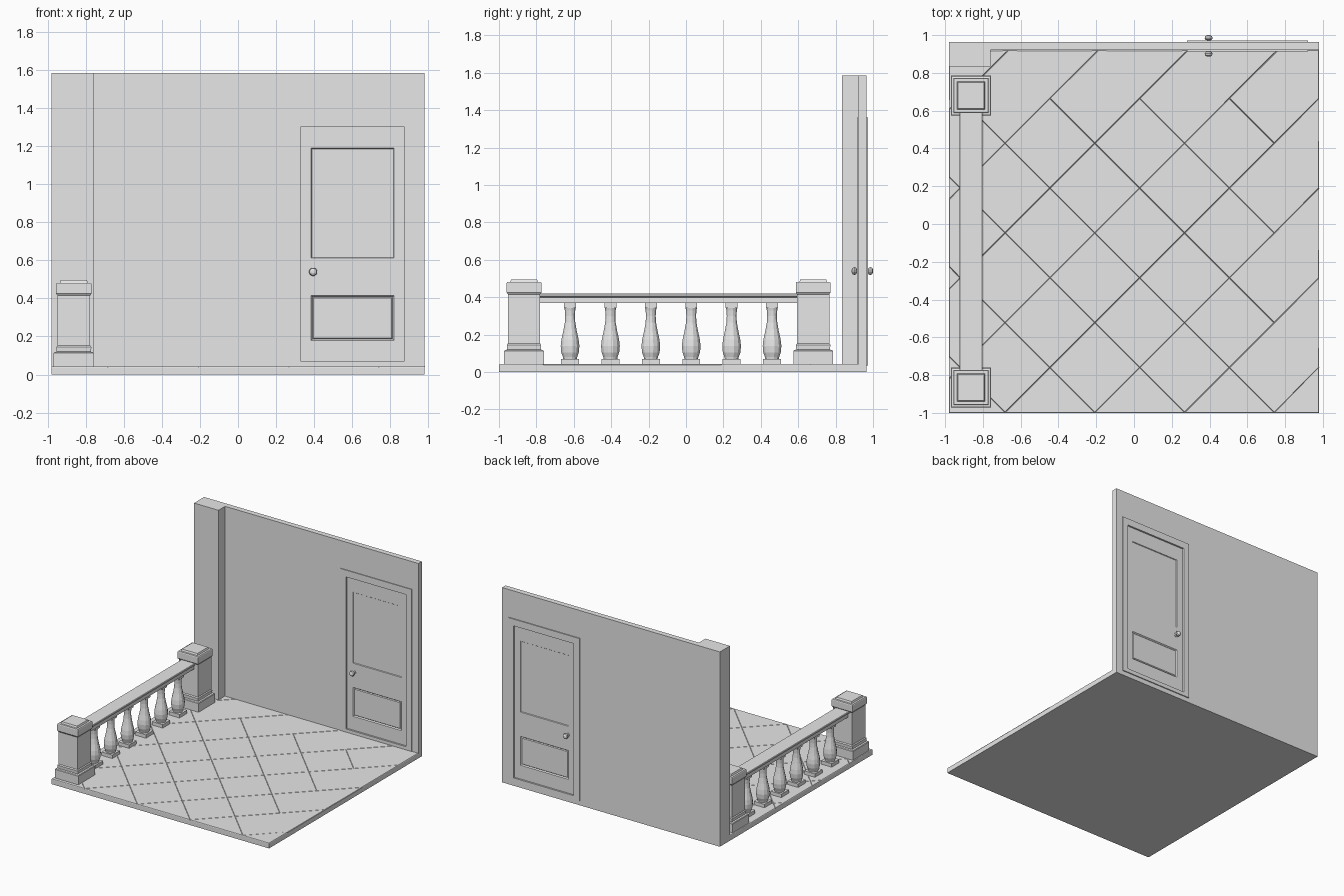
import bpy, bmesh, math
from mathutils import Vector, Matrix

cube = bpy.data.objects.get("Cube")
if cube:
    bpy.data.objects.remove(cube, do_unlink=True)

plaster = bpy.data.materials.new("light_grey_plaster")
plaster.use_nodes = True
GREY = (0.8, 0.8, 0.8, 1)
plaster.diffuse_color = GREY
plaster.node_tree.nodes["Principled BSDF"].inputs["Base Color"].default_value = GREY


def finish(bm, name):
    """Turn a bmesh into a named object."""
    mesh = bpy.data.meshes.new(name)
    bm.to_mesh(mesh)
    bm.free()
    mesh.materials.append(plaster)
    obj = bpy.data.objects.new(name, mesh)
    bpy.context.collection.objects.link(obj)
    return obj


def add_box(bm, low, high):
    low, high = Vector(low), Vector(high)
    mat = Matrix.Translation((low + high) / 2) @ Matrix.Diagonal((*(high - low), 1))
    bmesh.ops.create_cube(bm, size=1, matrix=mat)


def add_lathe(bm, profile, sides, matrix):
    """Stack of rings (half width, height); four sides give square sections."""
    fit = 1 / math.cos(math.pi / sides)
    rings = []
    for r, h in profile:
        ring = []
        for i in range(sides):
            a = (i + 0.5) * math.tau / sides
            ring.append(bm.verts.new(matrix @ Vector((r * fit * math.cos(a), r * fit * math.sin(a), h))))
        rings.append(ring)
    for low, high in zip(rings, rings[1:]):
        for i in range(sides):
            j = (i + 1) % sides
            bm.faces.new((low[i], low[j], high[j], high[i]))
    bm.faces.new(rings[0][::-1])
    bm.faces.new(rings[-1])


def rect_ring(name, outer, inner, y0, y1):
    """Upright slab with a rectangular opening; rects are x0, x1, z0, z1."""
    bm = bmesh.new()

    def loop(rect, y):
        x0, x1, z0, z1 = rect
        return [bm.verts.new((x, y, z)) for x, z in ((x0, z0), (x1, z0), (x1, z1), (x0, z1))]

    loops = [loop(outer, y0), loop(inner, y0), loop(inner, y1), loop(outer, y1)]
    for a, b in zip(loops, loops[1:] + loops[:1]):
        for i in range(4):
            j = (i + 1) % 4
            bm.faces.new((a[i], a[j], b[j], b[i]))
    bmesh.ops.recalc_face_normals(bm, faces=bm.faces)
    return finish(bm, name)


def cut(bm, point, normal):
    bmesh.ops.bisect_plane(bm, geom=bm.verts[:] + bm.edges[:] + bm.faces[:],
                           plane_co=point, plane_no=normal)


# Floor: slab with a top of diagonal tiles, separated by fine grooves
X = 0.98
WALL_FRONT, WALL_BACK = 0.92, 0.964
FLOOR = 0.042
DEPTH = 0.004
bm = bmesh.new()
add_box(bm, (-X, -1, 0), (X, WALL_FRONT, FLOOR - DEPTH))
top = [f for f in bm.faces if f.normal.z > 0.9]
bmesh.ops.split(bm, geom=top)
slab_faces = [f for f in bm.faces if f.normal.z < 0.9]
tile_geom = [f for f in bm.faces if f.normal.z > 0.9]
for normal, start in (((1, -1, 0), -0.635), ((1, 1, 0), -0.255)):
    for k in range(-4, 6):
        point = Vector(normal) * (start + 0.475 * k) / 2
        faces = [f for f in bm.faces if f.normal.z > 0.9]
        geom = set(faces)
        for f in faces:
            geom.update(f.verts)
            geom.update(f.edges)
        bmesh.ops.bisect_plane(bm, geom=list(geom), plane_co=point, plane_no=normal)
# Tiles along the back and right margins merge into larger ones
merged = []
for e in bm.edges:
    a, b = (v.co for v in e.verts)
    mid, d = (a + b) / 2, b - a
    if abs(d.x + d.y) < 1e-4 and abs(d.x) > 1e-3 and (mid.x > 0.745 or mid.y > 0.665):
        merged.append(e)
bmesh.ops.dissolve_edges(bm, edges=merged, use_verts=False)
tiles = [f for f in bm.faces if f.normal.z > 0.9]
bmesh.ops.inset_individual(bm, faces=tiles, thickness=0.003, depth=DEPTH)
finish(bm, "tiled_floor")

# Back wall with door opening, and the corner pier at its end
rect_ring("back_wall", (-X, X, 0, 1.585), (0.3, 0.9, 0.05, 1.33), WALL_FRONT, WALL_BACK)
bm = bmesh.new()
add_box(bm, (-X, 0.835, 0), (-0.76, WALL_FRONT, 1.585))
finish(bm, "corner_pier")

# Door frame
rect_ring("door_frame", (0.28, 0.922, 0.036, 1.36), (0.33, 0.872, 0.068, 1.305), 0.914, 0.972)

# Door leaf with recessed panels on both faces
bm = bmesh.new()
add_box(bm, (0.325, 0.928, 0.064), (0.877, 0.958, 1.31))
PX = (0.385, 0.82)
LOWER, UPPER = (0.18, 0.415), (0.612, 1.19)
for x in PX:
    cut(bm, (x, 0, 0), (1, 0, 0))
for z in LOWER + UPPER:
    cut(bm, (0, 0, z), (0, 0, 1))


def panel_faces(span):
    found = []
    for f in bm.faces:
        c = f.calc_center_median()
        if abs(f.normal.y) > 0.9 and PX[0] < c.x < PX[1] and span[0] < c.z < span[1]:
            found.append(f)
    return found


bm.normal_update()
lower, upper = panel_faces(LOWER), panel_faces(UPPER)
bmesh.ops.inset_individual(bm, faces=upper, thickness=0.005, depth=-0.005)
bmesh.ops.inset_individual(bm, faces=lower, thickness=0.01, depth=-0.009)
bmesh.ops.inset_individual(bm, faces=lower, thickness=0.008, depth=0.006)
finish(bm, "door_leaf")

# Door knobs, one on each side
KNOB = [(0.016, 0), (0.016, 0.004), (0.008, 0.006), (0.008, 0.014),
        (0.017, 0.018), (0.021, 0.026), (0.018, 0.036), (0.008, 0.042)]
for name, y, angle in (("front_knob", 0.928, 90), ("back_knob", 0.958, -90)):
    bm = bmesh.new()
    place = Matrix.Translation((0.395, y, 0.54)) @ Matrix.Rotation(math.radians(angle), 4, "X")
    add_lathe(bm, KNOB, 12, place)
    finish(bm, name)

# Balustrade end posts
RAIL_X = -0.863
POST = [(0.106, 0.036), (0.106, 0.112), (0.102, 0.117), (0.09, 0.12), (0.092, 0.145),
        (0.086, 0.153), (0.086, 0.415), (0.093, 0.425), (0.093, 0.476), (0.09, 0.482),
        (0.074, 0.482), (0.069, 0.496)]
POST_Y = (-0.866, 0.68)
for name, y in zip(("front_post", "back_post"), POST_Y):
    bm = bmesh.new()
    add_lathe(bm, POST, 4, Matrix.Translation((RAIL_X, y, 0)))
    finish(bm, name)

# Hand rail: moulded profile run between the posts
half = [(0.05, 0.37), (0.05, 0.398), (0.062, 0.406), (0.062, 0.416), (0.058, 0.42)]
outline = half + [(-x, z) for x, z in reversed(half)]
bm = bmesh.new()
face = bm.faces.new([bm.verts.new((RAIL_X + x, POST_Y[0] + 0.05, z)) for x, z in outline])
run = bmesh.ops.extrude_face_region(bm, geom=[face])
moved = [v for v in run["geom"] if isinstance(v, bmesh.types.BMVert)]
bmesh.ops.translate(bm, verts=moved, vec=(0, POST_Y[1] - POST_Y[0] - 0.1, 0))
bmesh.ops.recalc_face_normals(bm, faces=bm.faces)
finish(bm, "hand_rail")

# Turned balusters with square plinth and top block
TURNED = [(0.036, 0.068), (0.038, 0.08), (0.047, 0.105), (0.05, 0.14), (0.046, 0.175),
          (0.036, 0.22), (0.028, 0.265), (0.026, 0.3), (0.028, 0.33), (0.031, 0.345)]
for i in range(6):
    bm = bmesh.new()
    place = Matrix.Translation((RAIL_X, -0.62 + 0.216 * i, 0))
    add_lathe(bm, [(0.048, 0.036), (0.048, 0.07)], 4, place)
    add_lathe(bm, TURNED, 12, place)
    add_lathe(bm, [(0.032, 0.342), (0.032, 0.372)], 4, place)
    finish(bm, f"baluster_{i + 1}")
